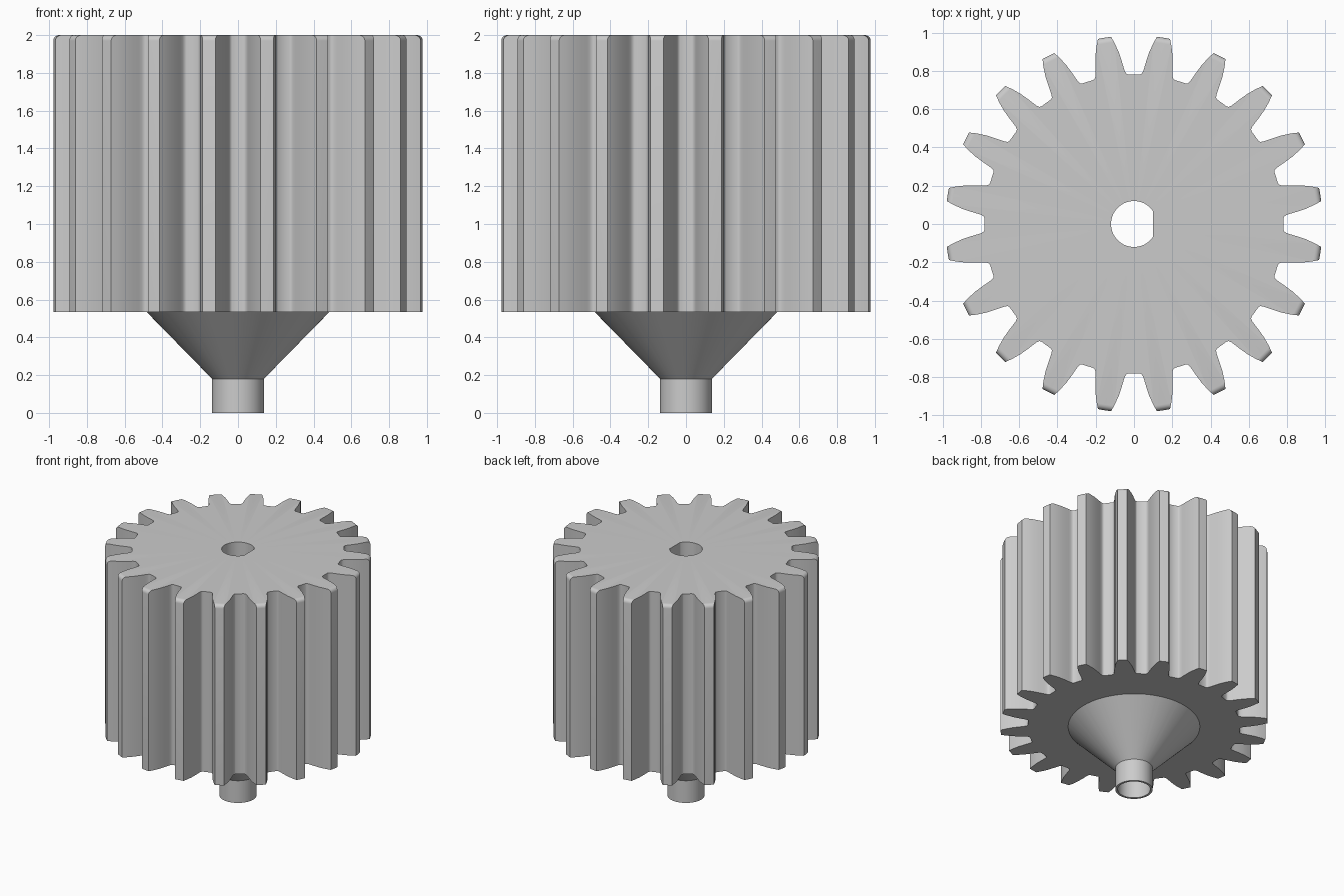
import bpy
import bmesh
from math import radians, sin, cos, pi

cube = bpy.data.objects.get("Cube")
if cube:
    bpy.data.objects.remove(cube)

TEETH = 20
TIP, FILLET = 0.985, 0.03
TOP, BASE, SLEEVE = 2.0, 0.535, 0.18
BORE, FLAT = 0.12, 0.1
# One tooth flank: radius and half angle in degrees, from root to tip
FLANK = [(0.782, 6.7), (0.787, 6.05), (0.80, 5.55), (0.82, 5.2),
         (0.85, 4.75), (0.90, 3.95), (0.95, 2.9)]

grey = bpy.data.materials.new("plain_grey")
grey.use_nodes = True
colour = (0.6, 0.6, 0.6, 1)
grey.diffuse_color = colour
grey.node_tree.nodes["Principled BSDF"].inputs["Base Color"].default_value = colour


def gear_outline(tip):
    """Polar points around the gear, with the tooth tips ending at radius tip."""
    half = 2.0 + (TIP - tip) / (TIP - 0.95) * 0.9
    up = FLANK + [(tip, half)]
    tooth = [(r, -a) for r, a in up] + [(tip, 0)] + [(r, a) for r, a in reversed(up)]
    step = 360 / TEETH
    return [(r, radians(step * (k + 0.5) + a)) for k in range(TEETH) for r, a in tooth]


ANGLES = [a for r, a in gear_outline(TIP)]


def toothed(tip, z):
    return [(r * cos(a), r * sin(a), z) for r, a in gear_outline(tip)]


def circle(radius, z, flat=9):
    return [(min(radius * cos(a), flat), radius * sin(a), z) for a in ANGLES]


def skin(name, loops):
    """Join successive loops with quads."""
    bm = bmesh.new()
    rings = [[bm.verts.new(p) for p in loop] for loop in loops]
    n = len(ANGLES)
    for low, high in zip(rings, rings[1:]):
        for i in range(n):
            j = (i + 1) % n
            bm.faces.new((low[i], low[j], high[j], high[i]))
    mesh = bpy.data.meshes.new(name)
    bm.to_mesh(mesh)
    bm.free()
    mesh.materials.append(grey)
    obj = bpy.data.objects.new(name, mesh)
    bpy.context.collection.objects.link(obj)
    bpy.ops.object.select_all(action='DESELECT')
    obj.select_set(True)
    bpy.context.view_layer.objects.active = obj
    bpy.ops.object.shade_smooth_by_angle(angle=radians(35))
    return obj


# Toothed body: underside, flanks, rounded tip edge, top face, flatted bore
rounding = []
for k in range(6):
    t = k / 5 * pi / 2
    rounding.append(toothed(TIP - FILLET * (1 - cos(t)), TOP - FILLET * (1 - sin(t))))
skin("gear_body", [circle(0.485, BASE), toothed(TIP, BASE)] + rounding
     + [circle(BORE, TOP, FLAT), circle(BORE, BASE, FLAT)])

# Conical hub with a thin sleeve and a round bore at its lower end
skin("hub_cone_and_sleeve", [
    circle(BORE, BASE, FLAT), circle(BORE, SLEEVE, FLAT), circle(BORE, SLEEVE),
    circle(BORE, 0), circle(0.137, 0), circle(0.137, SLEEVE), circle(0.485, BASE)])
